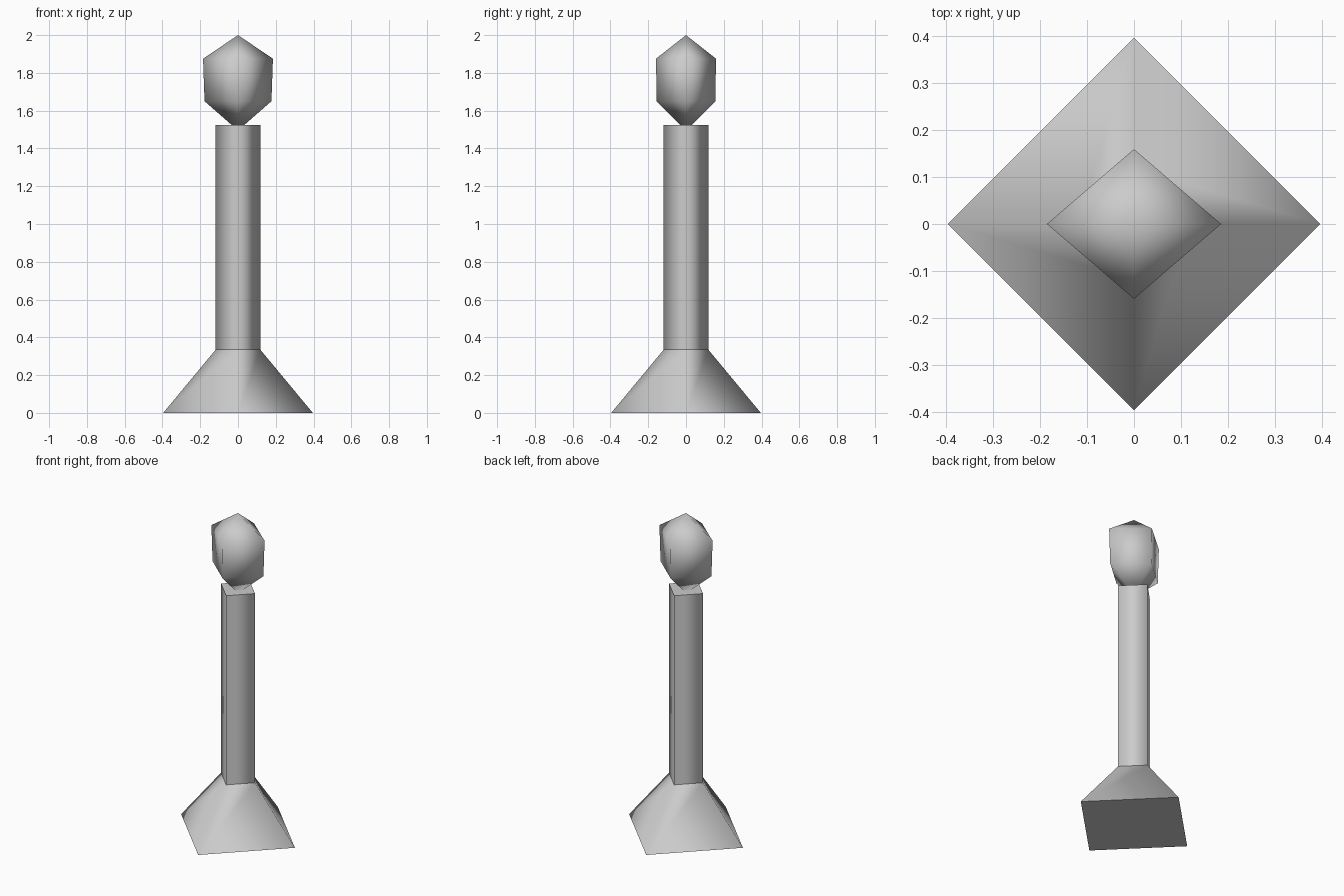
import bpy
import bmesh
from math import cos, sin, pi

cube = bpy.data.objects.get("Cube")
if cube:
    bpy.data.objects.remove(cube, do_unlink=True)

grey = bpy.data.materials.new("plain grey")
grey.use_nodes = True
colour = (0.6, 0.6, 0.6, 1)
grey.diffuse_color = colour
grey.node_tree.nodes["Principled BSDF"].inputs["Base Color"].default_value = colour


def four_sided(name, rings, bottom=None, top=None):
    """Stack diamond rings (x radius, y radius, z); close with tips or flat caps."""
    bm = bmesh.new()
    loops = [[bm.verts.new((rx * cos(i * pi / 2), ry * sin(i * pi / 2), z))
              for i in range(4)] for rx, ry, z in rings]
    for low, high in zip(loops, loops[1:]):
        for i in range(4):
            j = (i + 1) % 4
            bm.faces.new((low[i], low[j], high[j], high[i]))
    for loop, tip in ((loops[0], bottom), (loops[-1], top)):
        if tip is None:
            cap = bm.faces.new(loop)
            for edge in cap.edges:
                edge.smooth = False
        else:
            point = bm.verts.new((0, 0, tip))
            for i in range(4):
                bm.faces.new((loop[i], loop[(i + 1) % 4], point))
    bmesh.ops.recalc_face_normals(bm, faces=bm.faces[:])
    for face in bm.faces:
        face.smooth = True
    mesh = bpy.data.meshes.new(name)
    bm.to_mesh(mesh)
    bm.free()
    mesh.materials.append(grey)
    obj = bpy.data.objects.new(name, mesh)
    bpy.context.collection.objects.link(obj)
    return obj


# Flared foot, square post and faceted head
four_sided("base", [(0.396, 0.396, 0), (0.118, 0.118, 0.335)])
four_sided("column", [(0.118, 0.118, 0.335), (0.118, 0.118, 1.525)])
four_sided("head", [(0.177, 0.155, 1.65), (0.185, 0.159, 1.875)],
           bottom=1.495, top=2)
